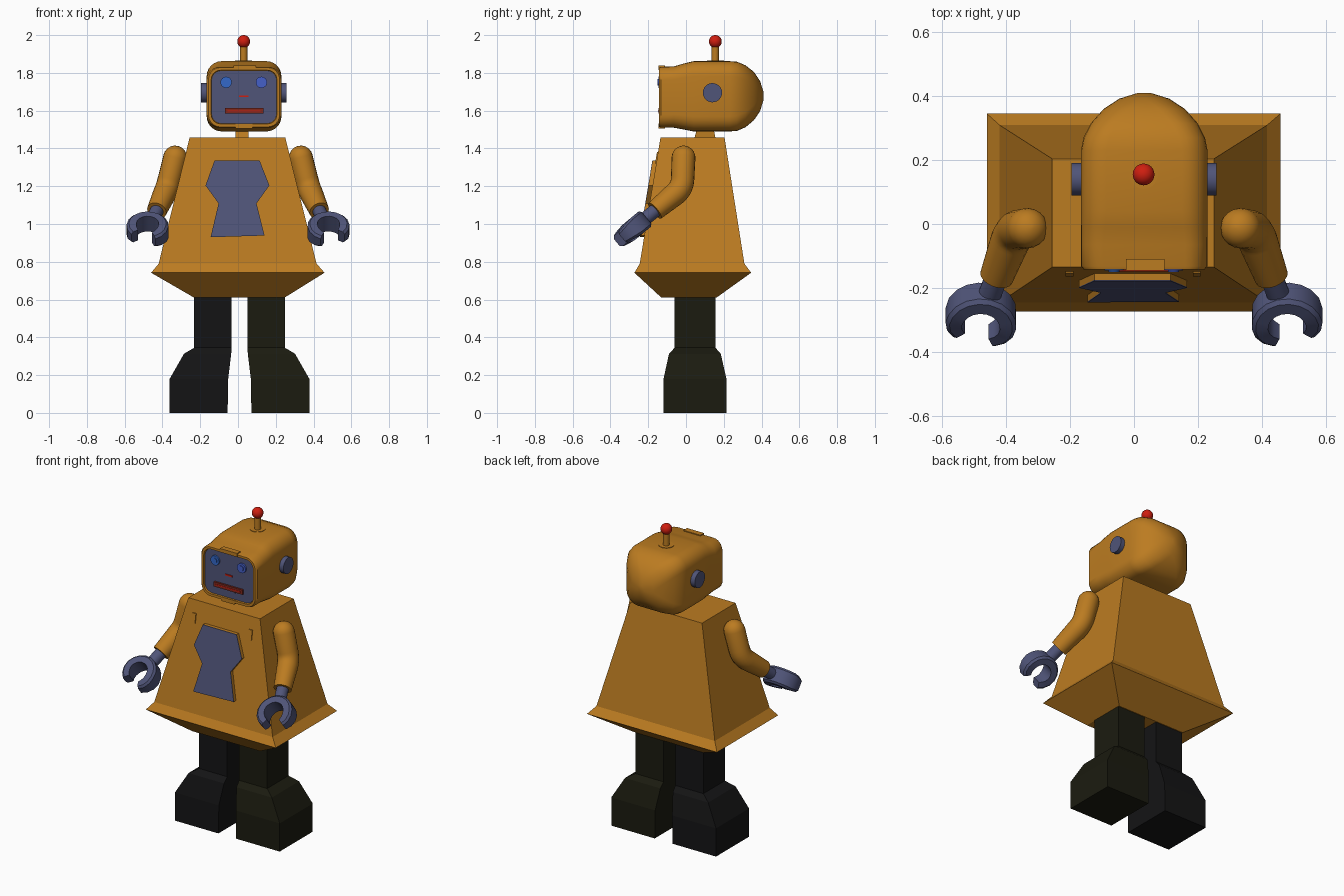
import bpy, bmesh, math
from mathutils import Vector, Matrix

if "Cube" in bpy.data.objects:
    bpy.data.objects.remove(bpy.data.objects["Cube"])


def material(name, *rgb):
    m = bpy.data.materials.new(name)
    m.diffuse_color = (*rgb, 1)
    m.use_nodes = True
    m.node_tree.nodes["Principled BSDF"].inputs["Base Color"].default_value = m.diffuse_color
    return m


ORANGE = material("orange", .50, .20, .015)
STEEL = material("blue_grey", .08, .09, .19)
RED = material("red", .62, .013, .005)
MAROON = material("dark_red", .22, .021, .012)
BLUE_A = material("blue_left", .034, .138, .578)
BLUE_B = material("blue_right", .06, .115, .578)
BLACK = material("black", .007, .007, .0075)
OLIVE = material("olive_black", .011, .011, .005)


def finish(name, bm, mat, angle=None):
    bmesh.ops.recalc_face_normals(bm, faces=bm.faces)
    me = bpy.data.meshes.new(name)
    bm.to_mesh(me)
    bm.free()
    me.materials.append(mat)
    if angle:
        me.shade_smooth()
        me.set_sharp_from_angle(angle=math.radians(angle))
    ob = bpy.data.objects.new(name, me)
    bpy.context.collection.objects.link(ob)
    return ob


def loft(name, rings, mat, angle=None):
    """Skin a list of equal-length rings and cap both ends."""
    bm = bmesh.new()
    vs = [[bm.verts.new(p) for p in ring] for ring in rings]
    n = len(vs[0])
    for a, b in zip(vs, vs[1:]):
        for i in range(n):
            j = (i + 1) % n
            bm.faces.new((a[i], a[j], b[j], b[i]))
    bm.faces.new(vs[0])
    bm.faces.new(vs[-1])
    return finish(name, bm, mat, angle)


def rect(x0, x1, y0, y1, z):
    return [(x0, y0, z), (x1, y0, z), (x1, y1, z), (x0, y1, z)]


def box(name, x0, x1, y0, y1, z0, z1, mat):
    return loft(name, [rect(x0, x1, y0, y1, z0), rect(x0, x1, y0, y1, z1)], mat)


def cylinder(name, centre, axis, r, depth, mat, n=24):
    bm = bmesh.new()
    m = Matrix.Translation(centre) @ Vector(axis).to_track_quat('Z', 'Y').to_matrix().to_4x4()
    bmesh.ops.create_cone(bm, cap_ends=True, segments=n, radius1=r, radius2=r, depth=depth, matrix=m)
    return finish(name, bm, mat, 40)


def round_rect(y, hw, z0, z1, r, cx=.032, steps=6):
    """Rounded rectangle in the xz plane."""
    cz, hz = (z0 + z1) / 2, (z1 - z0) / 2
    r = min(r, hw * .98, hz * .98)
    pts = []
    for q, (sx, sz) in enumerate([(1, 1), (-1, 1), (-1, -1), (1, -1)]):
        for k in range(steps + 1):
            a = math.pi / 2 * (q + k / steps)
            pts.append((cx + sx * (hw - r) + r * math.cos(a), y, cz + sz * (hz - r) + r * math.sin(a)))
    return pts


def tube(name, path, mat, n=20):
    """Round tube along (point, radius) pairs."""
    rings = []
    for i, (p, r) in enumerate(path):
        t = (path[min(i + 1, len(path) - 1)][0] - path[max(i - 1, 0)][0]).normalized()
        u = (Vector((1, 0, 0)) - t * t.x).normalized()
        v = t.cross(u)
        rings.append([p + r * (math.cos(k * math.tau / n) * u + math.sin(k * math.tau / n) * v) for k in range(n)])
    return loft(name, rings, mat, 50)


# Torso: tapered body with flared hem and tucked underside
loft("torso", [rect(-.232, .246, -.13, .161, .61),
               rect(-.46, .458, -.273, .345, .742),
               rect(-.42, .416, -.245, .309, .79),
               rect(-.256, .25, -.135, .204, 1.458)], ORANGE)

# Legs: straight shin into a wide boot, mirrored about x = 0.008
for side, s, mat in (("left", -1, BLACK), ("right", 1, OLIVE)):
    prof = [(.063, .37, -.119, .214, 0), (.060, .37, -.119, .214, .18),
            (.044, .294, -.09, .184, .313), (.042, .24, -.06, .156, .345), (.042, .24, -.06, .156, .63)]
    loft(side + "_leg", [rect(.008 + s * a, .008 + s * b, c, d, z) for a, b, c, d, z in prof], mat)


# Chest panel lying on the sloping torso front
def front_y(z):
    return -.135 - (1.458 - z) * .165


OUTLINE = [(-.124, 1.337), (.114, 1.337), (.166, 1.204), (.098, 1.109),
           (.14, .939), (-.145, .93), (-.103, 1.109), (-.172, 1.204)]


def plate(name, outline, d0, d1, mat):
    loft(name, [[(x, front_y(z) - d, z) for x, z in outline] for d in (d0, d1)], mat)


plate("chest_panel_backing", OUTLINE, -.005, .02, ORANGE)
plate("chest_panel_face", OUTLINE, .02, .023, STEEL)
for side, x in (("left", -.202), ("right", .196)):
    plate(side + "_chest_slot", [(x - .012, 1.32), (x + .012, 1.32), (x + .012, 1.38), (x - .012, 1.38)],
          -.005, .006, ORANGE)

# Neck
loft("neck", [rect(-.013, .055, .043, .157, 1.45), rect(-.013, .055, .06, .145, 1.51)], ORANGE)

# Head: recessed front rim, then body, then rounded back
sections = [(-.128, .172, 1.532, 1.812, .05), (-.143, .174, 1.53, 1.814, .05),
            (-.143, .188, 1.514, 1.828, .062), (-.132, .198, 1.51, 1.832, .07),
            (-.065, .198, 1.51, 1.834, .07), (-.01, .198, 1.50, 1.85, .075),
            (.04, .198, 1.49, 1.862, .08), (.23, .198, 1.49, 1.862, .08),
            (.27, .190, 1.493, 1.859, .08), (.315, .167, 1.512, 1.84, .08),
            (.36, .127, 1.55, 1.805, .08), (.392, .078, 1.597, 1.757, .07),
            (.41, .02, 1.655, 1.70, .02)]
loft("head", [round_rect(*s) for s in sections], ORANGE, 40)
loft("face_screen", [round_rect(-.127, .171, 1.533, 1.811, .05), round_rect(-.134, .171, 1.533, 1.811, .05)],
     STEEL, 40)

# Face features
for side, x, mat in (("left", -.063, BLUE_A), ("right", .124, BLUE_B)):
    cylinder(side + "_eye", (x, -.138, 1.75), (0, 1, 0), .03, .014, mat)
    cylinder(side + "_pupil", (x, -.143, 1.75), (0, 1, 0), .017, .014, mat)
box("nose", .006, .056, -.14, -.13, 1.672, 1.681, RED)
box("mouth", -.07, .134, -.146, -.13, 1.584, 1.614, MAROON)
box("mouth_slit", -.055, .119, -.148, -.14, 1.596, 1.602, RED)
box("chin_line", -.013, .077, -.139, -.13, 1.573, 1.58, STEEL)
box("top_clip", -.025, .095, -.146, -.11, 1.815, 1.838, ORANGE)
box("bottom_clip", -.013, .077, -.146, -.11, 1.506, 1.532, ORANGE)

# Ears and antenna
for side, x in (("left", -.177), ("right", .239)):
    cylinder(side + "_ear", (x, .14, 1.695), (1, 0, 0), .051, .038, STEEL)
cylinder("antenna_base", (.03, .155, 1.862), (0, 0, 1), .045, .006, ORANGE)
cylinder("antenna_stem", (.03, .155, 1.895), (0, 0, 1), .019, .1, ORANGE)
bm = bmesh.new()
bmesh.ops.create_uvsphere(bm, u_segments=24, v_segments=16, radius=.034,
                          matrix=Matrix.Translation((.03, .155, 1.966)))
finish("antenna_ball", bm, RED, 60)

# Arms, wrists and claw hands
for side, s in (("left", -1), ("right", 1)):
    S, E, W = Vector((s * .333, -.013, 1.352)), Vector((s * .375, -.02, 1.19)), Vector((s * .43, -.165, 1.07))
    t, d = (E - S).normalized(), (W - E).normalized()
    R = .063
    path = [(S - t * R * math.cos(a), R * math.sin(a)) for a in (math.radians(g) for g in (4, 20, 38, 56, 74, 90))]
    a, b = E - t * .05, E + d * .05
    for k in range(6):
        f = k / 5
        path.append((a * (1 - f) ** 2 + E * 2 * f * (1 - f) + b * f * f, .062))
    path.append((W, .053))
    tube(side + "_arm", path, ORANGE)

    C = W + d * .175
    tube(side + "_wrist", [(W - d * .03, .036), (C - d * .085, .036)], STEEL)
    u = (Vector((1, 0, 0)) - d * d.x).normalized()
    v = d.cross(u)
    rings = []
    for k in range(15):
        f = k / 14
        g = math.radians(40 + 280 * f)
        e = math.cos(g) * d + math.sin(g) * u
        tip = min(f, 1 - f)
        h = .036 + .016 * min(1, tip / .2)
        ro = .103 + .008 * min(1, tip / .1)
        c = .012
        rings.append([C + r * e + w * v for r, w in
                      ((.06, -h), (ro - c, -h), (ro, c - h), (ro, h - c), (ro - c, h), (.06, h))])
    loft(side + "_hand", rings, STEEL, 35)
